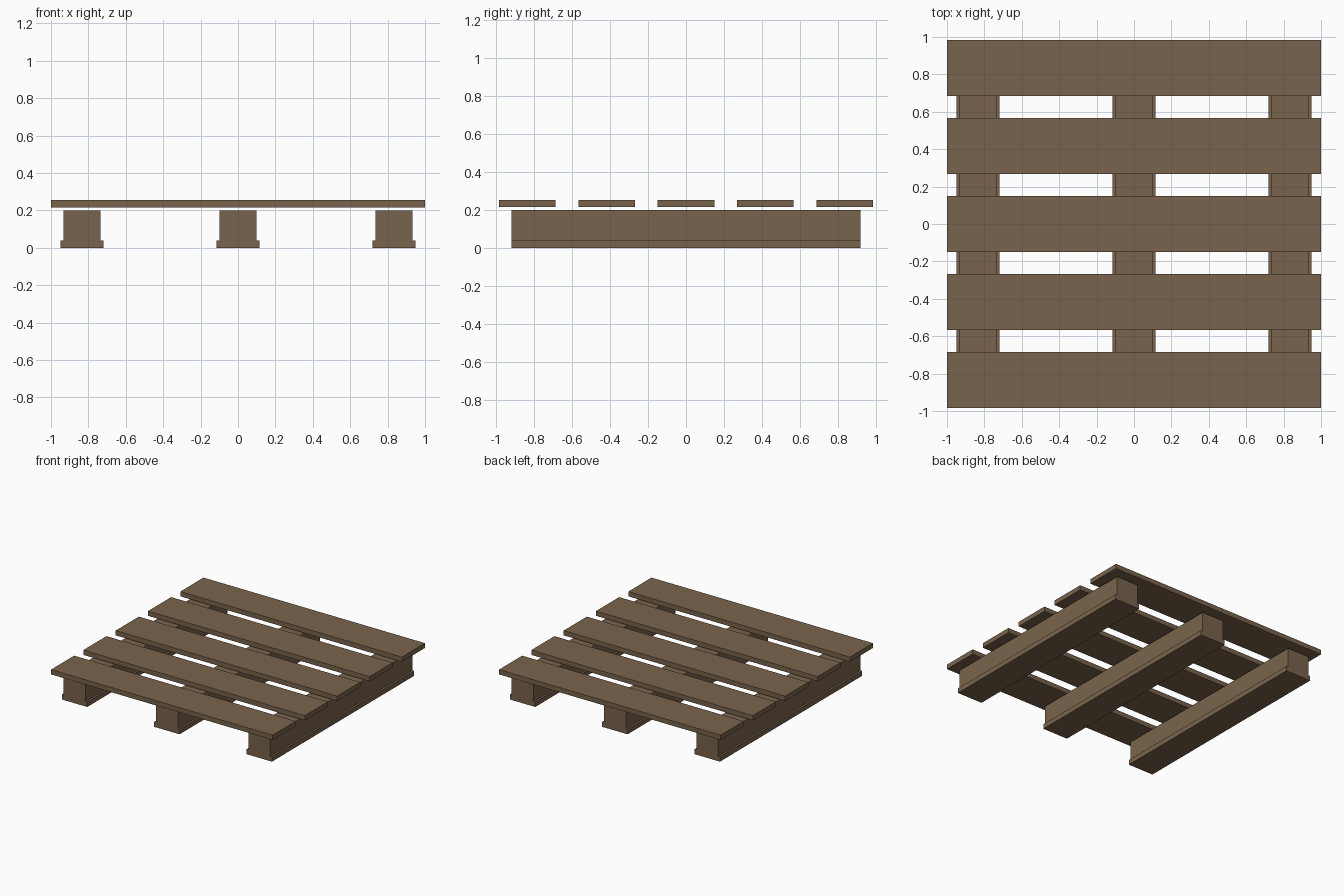
import bpy

cube = bpy.data.objects.get("Cube")
if cube:
    bpy.data.objects.remove(cube, do_unlink=True)

# Weathered timber colour
wood = bpy.data.materials.new("brown_wood")
wood.use_nodes = True
colour = (0.19, 0.127, 0.072, 1.0)
wood.diffuse_color = colour
bsdf = wood.node_tree.nodes["Principled BSDF"]
bsdf.inputs["Base Color"].default_value = colour
bsdf.inputs["Roughness"].default_value = 0.9


def board(name, x, y, bottom, width, depth, height):
    """Add a rectangular board resting at the given bottom height."""
    bpy.ops.mesh.primitive_cube_add(size=1, location=(x, y, bottom + height / 2))
    obj = bpy.context.object
    obj.name = name
    obj.scale = (width, depth, height)
    bpy.ops.object.transform_apply(location=False, rotation=False, scale=True)
    obj.data.materials.append(wood)
    return obj


# Three runners, each a beam standing on a slightly wider base board
RUNNER_LENGTH = 1.834
for side, x in (("right", -0.834), ("middle", 0.0), ("left", 0.834)):
    board(f"{side}_base_board", x, 0, 0.0, 0.23, RUNNER_LENGTH, 0.04)
    board(f"{side}_beam", x, 0, 0.04, 0.198, RUNNER_LENGTH, 0.16)

# Five deck slats across the runners, with a narrow gap beneath
SLAT_PITCH = 0.417
for i in range(5):
    board(f"deck_slat_{i + 1}", 0, (i - 2) * SLAT_PITCH, 0.216, 2.0, 0.298, 0.039)
